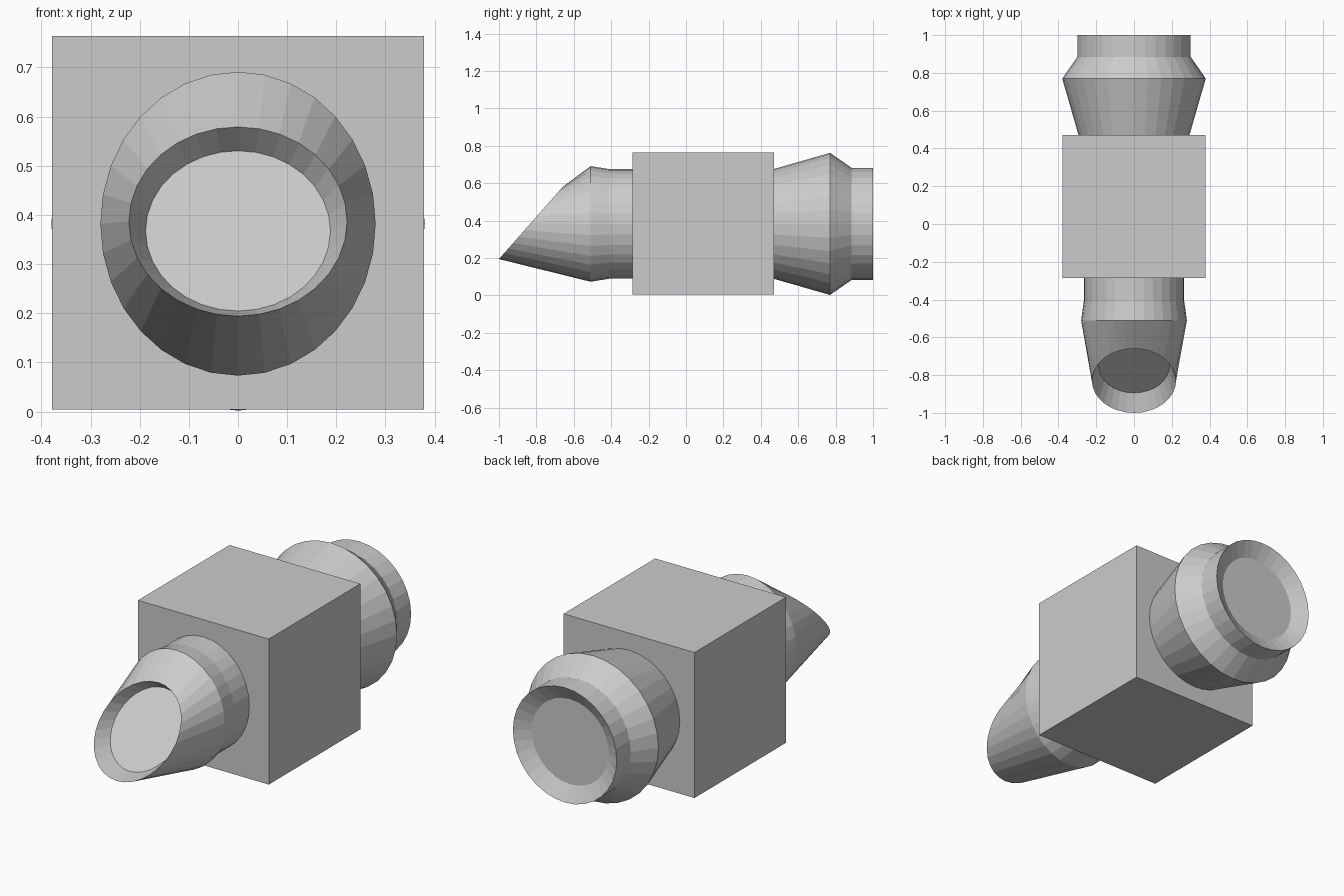
import bpy, bmesh, math

if "Cube" in bpy.data.objects:
    bpy.data.objects.remove(bpy.data.objects["Cube"])

SIDES = 32
AXIS_Z = 0.382


def lathe(name, rings):
    """Loft along y. Each ring: (y, x radius, z radius, z centre, y slant)."""
    bm = bmesh.new()
    loops = []
    for y, rx, rz, zc, slant in rings:
        loop = []
        for i in range(SIDES):
            a = 2 * math.pi * i / SIDES
            c, s = math.cos(a), math.sin(a)
            loop.append(bm.verts.new((rx * c, y + slant * s, zc + rz * s)))
        loops.append(loop)
    for a, b in zip(loops, loops[1:]):
        for i in range(SIDES):
            j = (i + 1) % SIDES
            bm.faces.new((a[i], a[j], b[j], b[i]))
    bm.faces.new(loops[0])
    bm.faces.new(loops[-1])
    bmesh.ops.recalc_face_normals(bm, faces=bm.faces)
    mesh = bpy.data.meshes.new(name)
    bm.to_mesh(mesh)
    bm.free()
    obj = bpy.data.objects.new(name, mesh)
    bpy.context.collection.objects.link(obj)
    return obj


# Square central body
bpy.ops.mesh.primitive_cube_add(size=1, location=(0, 0.092, 0.384))
body = bpy.context.object
body.name = "body_block"
body.scale = (0.756, 0.756, 0.76)

# Front spout: collar, tapering nose with slanted, recessed mouth
lathe("front_spout", [
    (-0.28, 0.266, 0.293, AXIS_Z, 0),
    (-0.41, 0.266, 0.293, AXIS_Z, 0),
    (-0.51, 0.280, 0.309, AXIS_Z, 0),
    (-0.83, 0.222, 0.1925, 0.3865, 0.17),
    (-0.75, 0.188, 0.163, 0.3675, 0.144),
])

# Rear barbed connector with shallow recessed end
lathe("rear_connector", [
    (y, r, r, AXIS_Z, 0) for y, r in [
        (0.465, 0.292),
        (0.77, 0.380),
        (0.885, 0.300),
        (1.0, 0.300),
        (0.955, 0.222),
    ]
])
